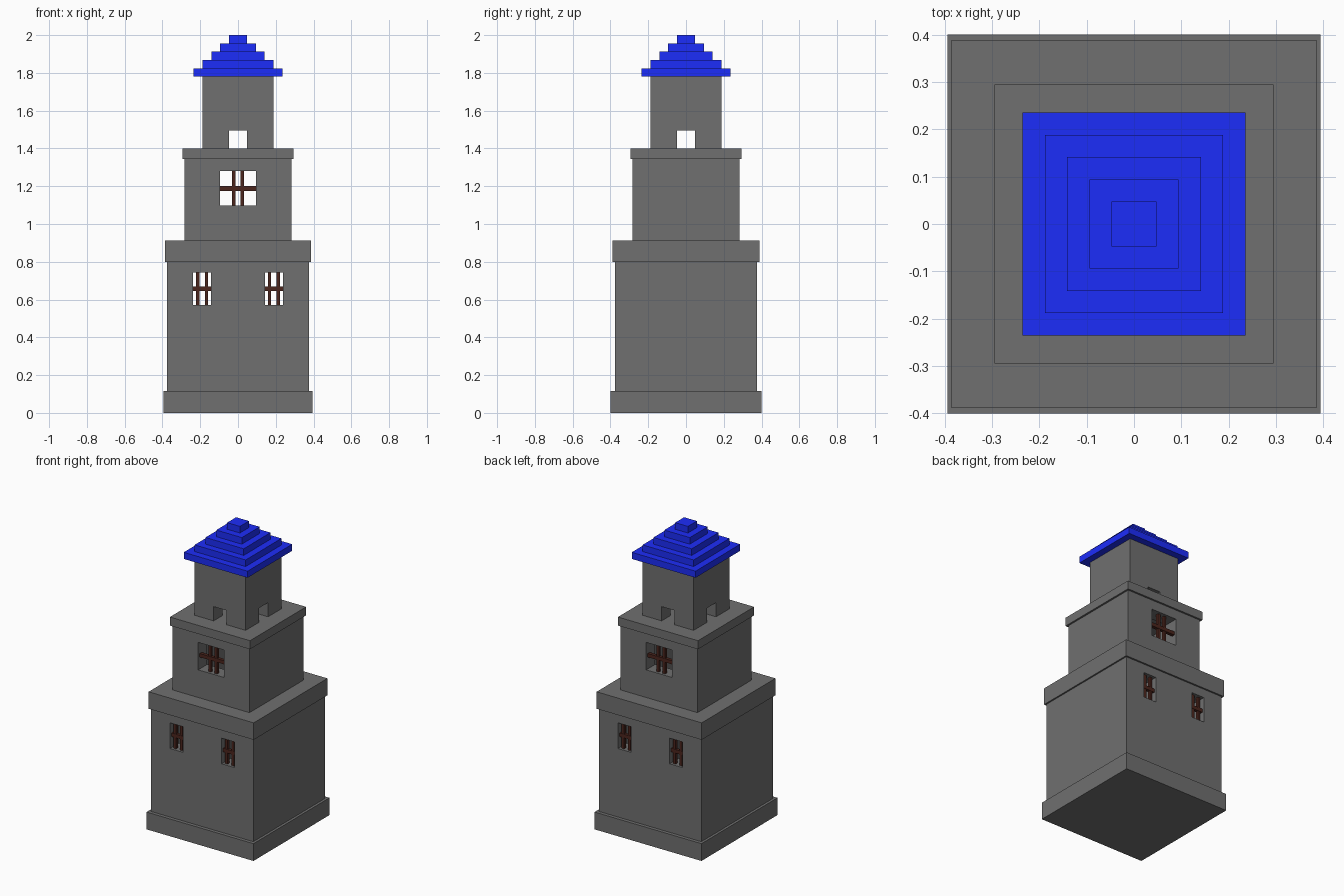
import bpy

if "Cube" in bpy.data.objects:
    bpy.data.objects.remove(bpy.data.objects["Cube"])

WALL = 0.0945  # wall thickness, one block


def material(name, colour):
    m = bpy.data.materials.new(name)
    m.diffuse_color = colour
    m.use_nodes = True
    m.node_tree.nodes["Principled BSDF"].inputs["Base Color"].default_value = m.diffuse_color
    return m


stone = material("dark_stone", (0.16, 0.16, 0.16, 1))
blue = material("roof_blue", (0.012, 0.026, 0.95, 1))
brown = material("bar_brown", (0.07, 0.018, 0.012, 1))


def box(name, x, y, z, mat=stone):
    """Box from (min, max) ranges on each axis."""
    bpy.ops.mesh.primitive_cube_add(
        size=1, location=[(r[0] + r[1]) / 2 for r in (x, y, z)])
    ob = bpy.context.object
    ob.name = name
    ob.scale = [r[1] - r[0] for r in (x, y, z)]
    bpy.ops.object.transform_apply(location=False, rotation=False, scale=True)
    ob.data.materials.append(mat)
    return ob


def block(name, hx, hy, z0, z1, mat=stone):
    """Box centred on the tower axis."""
    return box(name, (-hx, hx), (-hy, hy), (z0, z1), mat)


def cut(target, cutter):
    cutter.hide_render = True
    cutter.hide_set(True)
    mod = target.modifiers.new(cutter.name, 'BOOLEAN')
    mod.operation = 'DIFFERENCE'
    mod.solver = 'EXACT'
    mod.object = cutter
    bpy.context.view_layer.objects.active = target
    bpy.ops.object.modifier_apply(modifier=mod.name)
    bpy.data.objects.remove(cutter)


def room(name, h, z0, z1):
    """Hollow square storey, closed by the slabs above and below."""
    ob = block(name, h, h, z0, z1)
    inner = h - WALL
    cut(ob, block("cavity_cutter", inner, inner, z0 - 0.1, z1 + 0.1))
    return ob


def window(storey, h, cx, hw, z0, z1, bar_z):
    """Barred window cut through the front and back walls."""
    cut(storey, box("window_cutter", (cx - hw, cx + hw), (-1, 1), (z0, z1)))
    t = 0.009
    for s in (-1, 1):
        y = s * (h - 0.026)
        depth = (y - t, y + t)
        for off in (-0.023, 0.023):
            box("window_bar_vertical", (cx + off - t, cx + off + t), depth, (z0, z1), brown)
        box("window_bar_horizontal", (cx - hw, cx + hw),
            (y - t - 0.002, y + t + 0.002), (bar_z - 0.012, bar_z + 0.012), brown)


# Plinth and ledges
block("plinth", 0.394, 0.4, 0, 0.115)
block("lower_ledge", 0.387, 0.388, 0.8, 0.913)
block("upper_ledge", 0.295, 0.295, 1.343, 1.4)

# Lower storey with a pair of narrow windows
lower = room("lower_storey", 0.377, 0.115, 0.8)
for cx in (-0.19, 0.19):
    window(lower, 0.377, cx, 0.047, 0.571, 0.742, 0.657)

# Middle storey with one wide window
middle = room("middle_storey", 0.283, 0.913, 1.343)
window(middle, 0.283, 0, 0.095, 1.097, 1.28, 1.188)

# Top storey with a doorway on all four sides
top = room("top_storey", 0.189, 1.4, 1.78)
cut(top, block("doorway_cutter", 0.047, 1, 1.3, 1.495))
cut(top, block("doorway_cutter", 1, 0.047, 1.3, 1.495))

# Stepped roof
step = (2 - 1.78) / 5
for i in range(5):
    h = 0.047 * (5 - i)
    block("roof_step", h, h, 1.78 + i * step, 1.78 + (i + 1) * step, blue)
